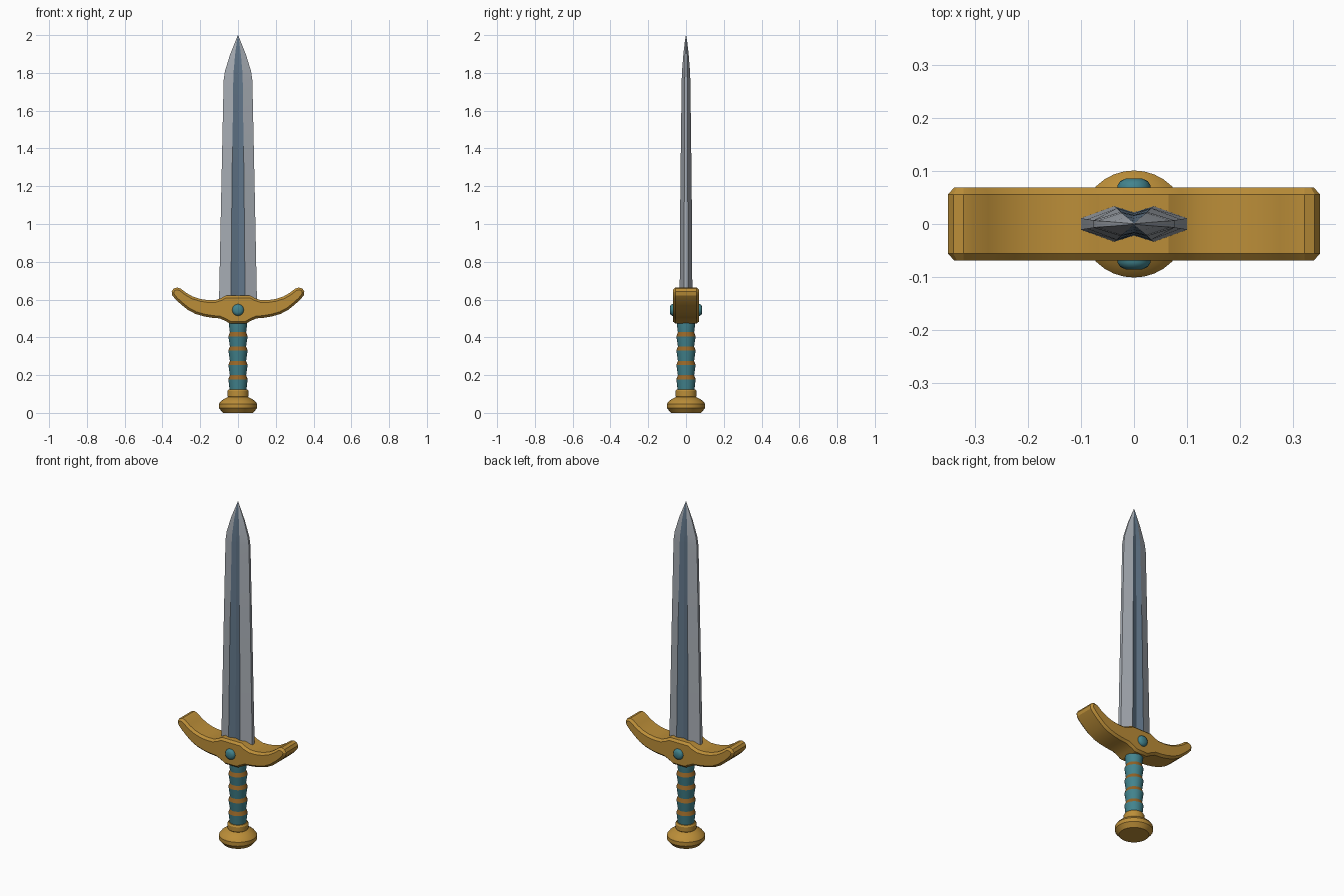
import bpy, bmesh, math

if "Cube" in bpy.data.objects:
    bpy.data.objects.remove(bpy.data.objects["Cube"])


def mat(name, c):
    m = bpy.data.materials.new(name)
    m.diffuse_color = (*c, 1)
    m.use_nodes = True
    m.node_tree.nodes["Principled BSDF"].inputs["Base Color"].default_value = m.diffuse_color
    return m


GOLD = mat("gold", (0.50, 0.27, 0.04))
TEAL = mat("teal", (0.055, 0.23, 0.27))
BROWN = mat("brown", (0.30, 0.13, 0.02))
STEEL = mat("steel", (0.38, 0.41, 0.45))
DARK = mat("dark steel", (0.12, 0.18, 0.25))


def finish(name, bm, mats, smooth=None):
    bmesh.ops.recalc_face_normals(bm, faces=bm.faces)
    me = bpy.data.meshes.new(name)
    bm.to_mesh(me)
    bm.free()
    for m in mats:
        me.materials.append(m)
    ob = bpy.data.objects.new(name, me)
    bpy.context.collection.objects.link(ob)
    if smooth:
        bpy.ops.object.select_all(action='DESELECT')
        ob.select_set(True)
        bpy.context.view_layer.objects.active = ob
        bpy.ops.object.shade_smooth_by_angle(angle=math.radians(smooth))
    return ob


def loft(bm, rings, rule=lambda i, k: 0):
    """Skin closed rings of points; rule gives the material per band and side."""
    rows = [[bm.verts.new(p) for p in r] for r in rings]
    n = len(rows[0])
    for i in range(len(rows) - 1):
        for k in range(n):
            f = bm.faces.new((rows[i][k], rows[i][(k + 1) % n],
                              rows[i + 1][(k + 1) % n], rows[i + 1][k]))
            f.material_index = rule(i, k)
    bm.faces.new(rows[0])
    bm.faces.new(rows[-1])


def lathe(name, profile, mats, rule=lambda i, k: 0, n=32, smooth=25):
    bm = bmesh.new()
    loft(bm, [[(r * math.cos(2 * math.pi * k / n), r * math.sin(2 * math.pi * k / n), z)
               for k in range(n)] for r, z in profile], rule)
    return finish(name, bm, mats, smooth)


# Pommel with its collar
lathe("pommel", [(0.08, 0.0), (0.088, 0.01), (0.101, 0.025), (0.101, 0.048), (0.088, 0.065),
                 (0.062, 0.08), (0.052, 0.084), (0.056, 0.09), (0.056, 0.115), (0.05, 0.124)],
      [GOLD])

# Grip: flaring wrapped segments with brown sloping bands between them
grip, colours = [(0.043, 0.11)], []
for z in (0.19, 0.265, 0.342, 0.417):
    grip += [(0.051, z - 0.012), (0.043, z + 0.01)]
    colours += [0, 1]
grip += [(0.048, 0.465), (0.048, 0.50)]
colours += [0, 0]
lathe("grip", grip, [TEAL, BROWN], lambda i, k: colours[i], n=24)

# Crossguard: mirrored outline, extruded through y with bevelled rims
half = [(0.0, 0.472), (0.04, 0.472), (0.062, 0.484), (0.095, 0.500), (0.14, 0.504),
        (0.18, 0.511), (0.225, 0.524), (0.265, 0.545), (0.30, 0.573), (0.33, 0.60),
        (0.348, 0.622), (0.351, 0.642), (0.341, 0.658), (0.322, 0.664), (0.303, 0.658),
        (0.275, 0.636), (0.24, 0.616), (0.20, 0.603), (0.16, 0.597), (0.12, 0.597),
        (0.092, 0.606), (0.065, 0.621), (0.0, 0.621)]
outline = half + [(-x, z) for x, z in half[-2:0:-1]]


def inset(pts, d):
    out = []
    for i, (x, z) in enumerate(pts):
        (ax, az), (bx, bz) = pts[i - 1], pts[(i + 1) % len(pts)]
        tx, tz = bx - ax, bz - az
        l = math.hypot(tx, tz)
        out.append((x - tz / l * d, z + tx / l * d))
    return out


bm = bmesh.new()
small = inset(outline, 0.012)
loft(bm, [[(x, y, z) for x, z in pts] for y, pts in
          ((-0.069, small), (-0.056, outline), (0.056, outline), (0.069, small))])
finish("crossguard", bm, [GOLD], 25)

# Gems on both faces of the guard
for side, name in ((-1, "front_gem"), (1, "back_gem")):
    bm = bmesh.new()
    loft(bm, [[(r * math.cos(2 * math.pi * k / 16), side * y,
                0.545 + r * math.sin(2 * math.pi * k / 16)) for k in range(16)]
              for r, y in ((0.031, 0.06), (0.031, 0.073), (0.026, 0.081), (0.015, 0.086))])
    finish(name, bm, [TEAL], 40)

# Blade: flat edges, bevelled flanks and a dark hollow fuller on each face
rings = []
for z, w, e, f, t, d in ((0.56, 0.101, 0.011, 0.038, 0.034, 0.022),
                         (1.20, 0.088, 0.009, 0.032, 0.030, 0.020),
                         (1.76, 0.076, 0.007, 0.025, 0.023, 0.017),
                         (1.81, 0.069, 0.006, 0.023, 0.021, 0.016),
                         (1.90, 0.041, 0.004, 0.015, 0.014, 0.011),
                         (1.96, 0.017, 0.002, 0.007, 0.007, 0.006),
                         (2.00, 0.001, 0.0004, 0.0005, 0.0006, 0.0006)):
    rings.append([(x, y, z) for x, y in
                  ((-w, -e), (-f, -t), (0, -d), (f, -t), (w, -e),
                   (w, e), (f, t), (0, d), (-f, t), (-w, e))])
bm = bmesh.new()
loft(bm, rings, lambda i, k: 1 if k in (1, 2, 6, 7) else 0)
finish("blade", bm, [STEEL, DARK], 15)
